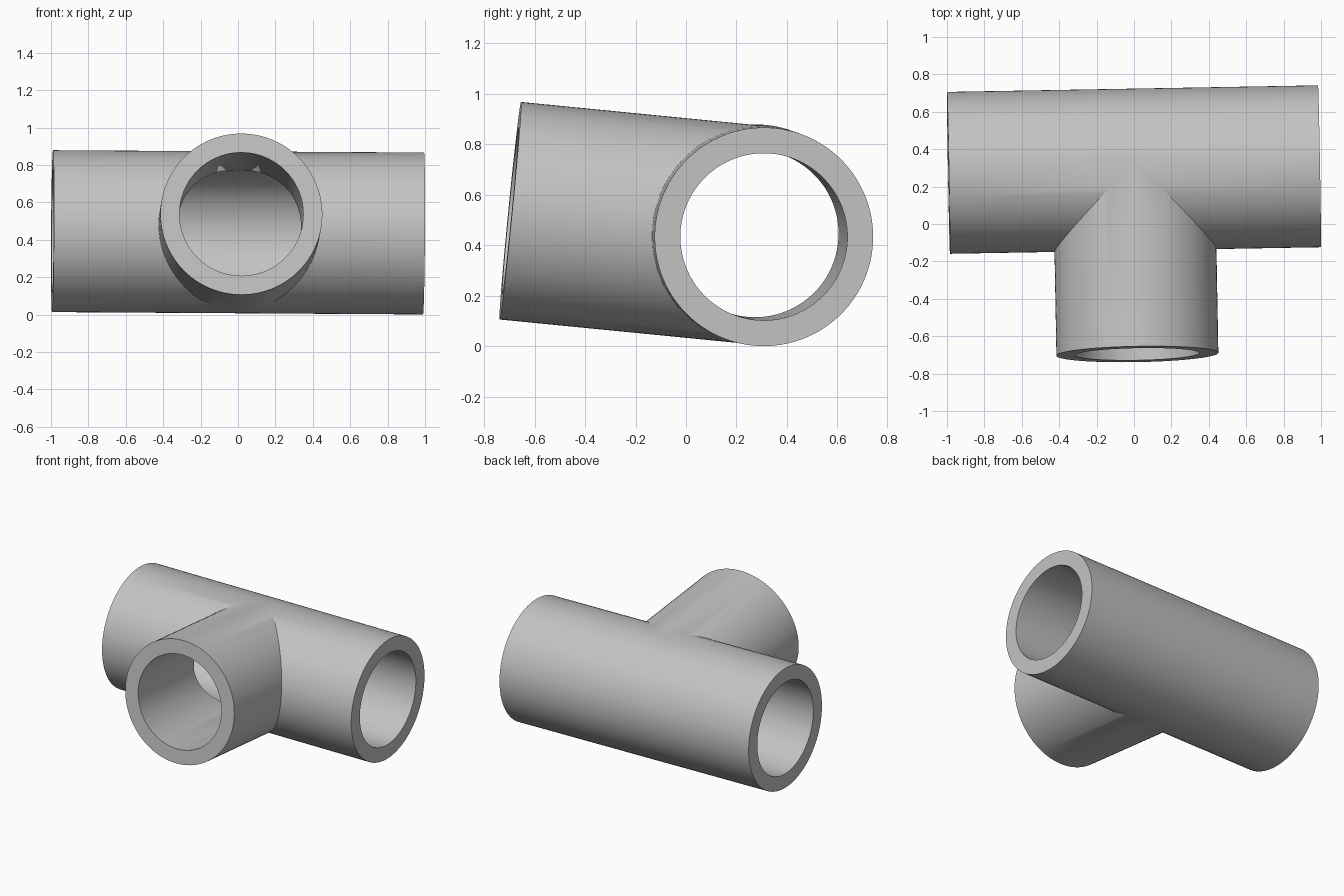
import bpy, bmesh, math

cube = bpy.data.objects.get("Cube")
if cube:
    bpy.data.objects.remove(cube, do_unlink=True)

SEGMENTS = 96
OUTER, INNER = 0.433, 0.331
REACH = 0.992  # distance from the joint to each open end

grey = bpy.data.materials.new("plain grey")
grey.use_nodes = True
colour = (0.55, 0.55, 0.55, 1)
grey.diffuse_color = colour
grey.node_tree.nodes["Principled BSDF"].inputs["Base Color"].default_value = colour

bm = bmesh.new()


def run_point(side, radius, angle, at_end):
    """Point on a run arm; its inner end follows the mitre with the branch."""
    y, z = radius * math.cos(angle), radius * math.sin(angle)
    x = REACH if at_end else max(0, -y)
    return side * x, y, z


def branch_point(side, radius, angle, at_end):
    """Point on the branch; its inner end follows the mitre with the run."""
    x, z = radius * math.cos(angle), radius * math.sin(angle)
    return x, -(REACH if at_end else abs(x)), z


def add_arm(point, side=1):
    """Outer wall, bore and flat end ring of one arm."""
    for i in range(SEGMENTS):
        a, b = (2 * math.pi * k / SEGMENTS for k in (i, i + 1))
        walls = [[(r, a, False), (r, b, False), (r, b, True), (r, a, True)]
                 for r in (OUTER, INNER)]
        ring = [(OUTER, a, True), (OUTER, b, True), (INNER, b, True), (INNER, a, True)]
        for corners in walls + [ring]:
            bm.faces.new([bm.verts.new(point(side, *c)) for c in corners])


# Left and right run arms, then the front branch
add_arm(run_point, 1)
add_arm(run_point, -1)
add_arm(branch_point)

# Weld the arms into one closed shell
bmesh.ops.remove_doubles(bm, verts=bm.verts, dist=0.0001)
bmesh.ops.recalc_face_normals(bm, faces=bm.faces)
mesh = bpy.data.meshes.new("pipe_tee")
bm.to_mesh(mesh)
bm.free()
mesh.materials.append(grey)

# The fitting sits slightly tilted, branch raised
tee = bpy.data.objects.new("pipe_tee", mesh)
bpy.context.collection.objects.link(tee)
tee.location = (0, 0.291, 0.44)
tee.rotation_euler = (-0.098, 0.0063, 0.0177)

bpy.context.view_layer.objects.active = tee
tee.select_set(True)
bpy.ops.object.shade_smooth_by_angle(angle=math.radians(25))
